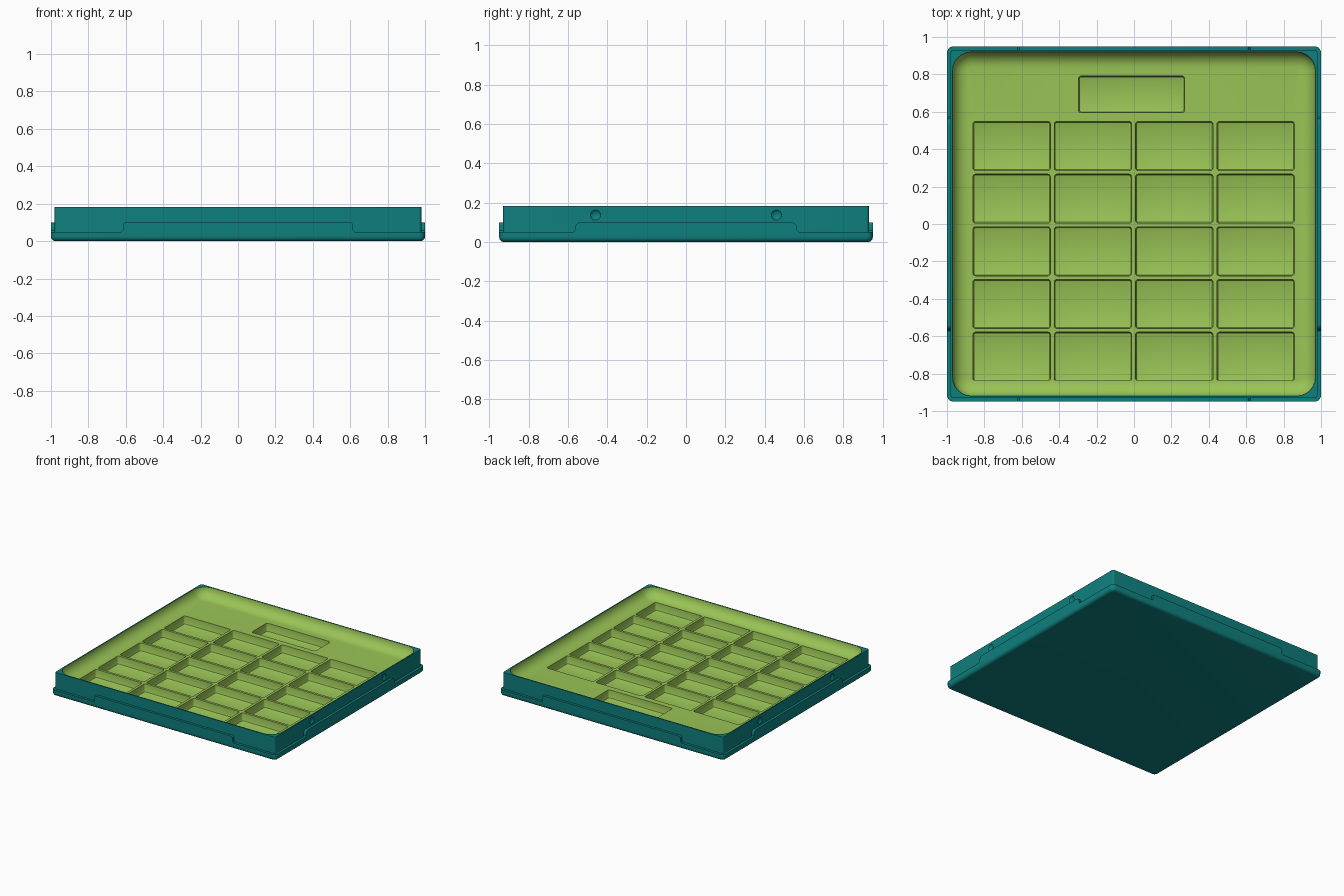
import bpy, bmesh
from math import sin, cos, pi, radians, sqrt
from mathutils import Vector

if "Cube" in bpy.data.objects:
    bpy.data.objects.remove(bpy.data.objects["Cube"], do_unlink=True)

HX, HY = 1.0, 0.95        # half size of the base flange
STEP = 0.02               # ledge width between flange and wall
LEDGE, TAB_TOP, RIM = 0.05, 0.10, 0.183
FLOOR, POCKET = 0.105, 0.04


def srgb(c):
    c /= 255
    return c / 12.92 if c <= 0.04045 else ((c + 0.055) / 1.055) ** 2.4


def material(name, r, g, b):
    m = bpy.data.materials.new(name)
    m.use_nodes = True
    col = (srgb(r), srgb(g), srgb(b), 1)
    m.diffuse_color = col
    m.node_tree.nodes["Principled BSDF"].inputs["Base Color"].default_value = col
    return m


teal = material("teal", 14, 128, 126)
green = material("leaf green", 154, 196, 86)


def loop(bm, cx, cy, hx, hy, r, z, n=6):
    """Ring of vertices around a rounded rectangle."""
    ring = []
    for k, (sx, sy) in enumerate(((1, 1), (-1, 1), (-1, -1), (1, -1))):
        for i in range(n + 1):
            a = pi / 2 * (k + i / n)
            ring.append(bm.verts.new((cx + sx * (hx - r) + r * cos(a),
                                      cy + sy * (hy - r) + r * sin(a), z)))
    return ring


def skin(bm, rings, mat):
    """Quad strips between successive rings."""
    for a, b in zip(rings, rings[1:]):
        for i in range(len(a)):
            j = (i + 1) % len(a)
            bm.faces.new((a[i], a[j], b[j], b[i])).material_index = mat


def ring_edges(bm, ring):
    return [bm.edges.get((ring[i - 1], ring[i])) for i in range(len(ring))]


def finish(name, bm, mats):
    bmesh.ops.recalc_face_normals(bm, faces=bm.faces[:])
    me = bpy.data.meshes.new(name)
    bm.to_mesh(me)
    bm.free()
    for m in mats:
        me.materials.append(m)
    ob = bpy.data.objects.new(name, me)
    bpy.context.collection.objects.link(ob)
    return ob


def activate(ob):
    bpy.ops.object.select_all(action='DESELECT')
    ob.select_set(True)
    bpy.context.view_layer.objects.active = ob


# Outer shell: rounded bottom edge, flange, ledge, wall and rim
bm = bmesh.new()
R = 0.025
shell = []
for i in range(6):
    a = pi / 2 * i / 5
    d = R * (1 - sin(a))
    shell.append(loop(bm, 0, 0, HX - d, HY - d, 0.035 - d, R * (1 - cos(a))))
shell.append(loop(bm, 0, 0, HX, HY, 0.035, LEDGE))
shell.append(loop(bm, 0, 0, HX - STEP, HY - STEP, 0.015, LEDGE))
shell.append(loop(bm, 0, 0, HX - STEP, HY - STEP, 0.015, RIM))

# Cavity: wide fillet from the rim down to the tray floor
cavity = []
W = 0.085
for i in range(9):
    a = pi / 2 * i / 8
    d = W * (1 - cos(a))
    cavity.append(loop(bm, 0, 0, 0.97 - d, 0.92 - d, 0.10 - d,
                       RIM - (RIM - FLOOR) * sin(a)))
skin(bm, shell + cavity[:1], 0)
bm.faces.new(shell[0])
skin(bm, cavity, 1)

# Pockets: four by five grid, plus the wide one at the back
pockets = [(-0.002 + 0.4347 * (c - 1.5), -0.146 + 0.2815 * (r - 2), 0.207, 0.131)
           for c in range(4) for r in range(5)]
pockets.append((-0.013, 0.693, 0.284, 0.098))
floor_edges = ring_edges(bm, cavity[-1])
for cx, cy, hx, hy in pockets:
    rings = [loop(bm, cx, cy, hx - d, hy - d, 0.014 - d, z, 3)
             for d, z in ((0, FLOOR), (0.002, POCKET + 0.009),
                          (0.005, POCKET + 0.003), (0.011, POCKET))]
    skin(bm, rings, 1)
    bm.faces.new(rings[-1]).material_index = 1
    floor_edges += ring_edges(bm, rings[0])

# Tray floor around the pockets
filled = bmesh.ops.triangle_fill(bm, use_beauty=True, use_dissolve=False,
                                 edges=floor_edges, normal=(0, 0, 1))
for f in filled["geom"]:
    if isinstance(f, bmesh.types.BMFace):
        f.material_index = 1
tray = finish("tray", bm, (teal, green))

# Round grip dimples in both side walls
bm = bmesh.new()
BALL, HOLE = 0.036, 0.026
for sx in (-1, 1):
    for y in (-0.46, 0.46):
        ball = bmesh.ops.create_uvsphere(bm, u_segments=32, v_segments=16, radius=BALL)
        x = sx * (HX - STEP + sqrt(BALL ** 2 - HOLE ** 2))
        bmesh.ops.translate(bm, verts=ball["verts"], vec=(x, y, 0.137))
cutter = finish("dimple_cutter", bm, (teal,))
cutter.hide_render = True
mod = tray.modifiers.new("dimples", 'BOOLEAN')
mod.operation, mod.solver, mod.object = 'DIFFERENCE', 'EXACT', cutter
activate(tray)
bpy.ops.object.modifier_apply(modifier=mod.name)
bpy.data.objects.remove(cutter, do_unlink=True)


# Raised locking tabs standing on the ledge, one per side
def tab(name, half, r, centre, along, out):
    bm = bmesh.new()
    pts = [(half + 0.008, LEDGE), (half, LEDGE + 0.008)]
    for i in range(6):
        a = pi / 2 * i / 5
        pts.append((half - r + r * cos(a), TAB_TOP - r + r * sin(a)))
    pts += [(-u, z) for u, z in reversed(pts)]
    base = [bm.verts.new(centre + along * u + Vector((0, 0, z))) for u, z in pts]
    face = bm.faces.new(base)
    new = bmesh.ops.extrude_face_region(bm, geom=[face])["geom"]
    bmesh.ops.translate(bm, vec=out * -(STEP + 0.005),
                        verts=[v for v in new if isinstance(v, bmesh.types.BMVert)])
    return finish(name, bm, (teal,))


X, Y = Vector((1, 0, 0)), Vector((0, 1, 0))
parts = [tray,
         tab("front_tab", 0.615, 0.015, -Y * HY, X, -Y),
         tab("back_tab", 0.615, 0.015, Y * HY, X, Y),
         tab("left_tab", 0.565, 0.03, X * HX, Y, X),
         tab("right_tab", 0.565, 0.03, -X * HX, Y, -X)]

for ob in parts:
    activate(ob)
    bpy.ops.object.shade_smooth_by_angle(angle=radians(35))
